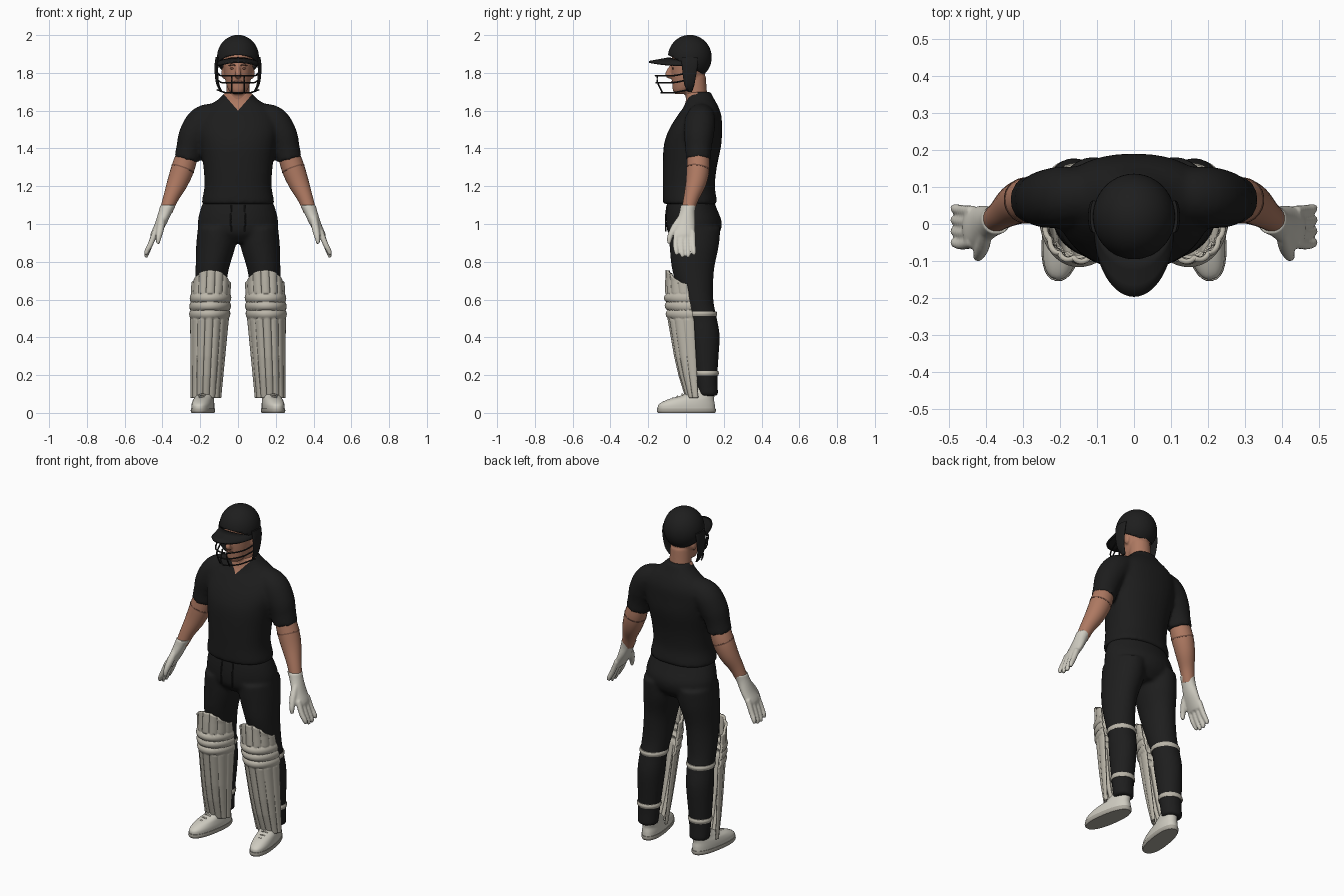
import bpy, bmesh, math
from mathutils import Vector, Matrix

cube = bpy.data.objects.get("Cube")
if cube:
    bpy.data.objects.remove(cube)


def material(name, r, g, b):
    m = bpy.data.materials.new(name)
    m.use_nodes = True
    m.diffuse_color = (r, g, b, 1)
    m.node_tree.nodes["Principled BSDF"].inputs["Base Color"].default_value = (r, g, b, 1)
    return m


SHIRT = material("shirt black", .012, .012, .012)
TROUSERS = material("trouser black", .013, .013, .013)
HELMET = material("helmet black", .013, .013, .013)
SKIN = material("skin", .42, .19, .12)
DARK_SKIN = material("dark skin", .2, .09, .06)
PAD = material("pad cream", .5, .47, .4)
WHITE = material("glove white", .62, .6, .53)
SOLE = material("sole grey", .4, .38, .33)


def spline(pts, steps=5):
    """Catmull-Rom resampling of tuples."""
    v = [Vector(p) for p in pts]
    v = [v[0] * 2 - v[1]] + v + [v[-1] * 2 - v[-2]]
    out = []
    for a, b, c, d in zip(v, v[1:], v[2:], v[3:]):
        for i in range(steps):
            t = i / steps
            out.append(.5 * (2 * b + (c - a) * t + (2 * a - 5 * b + 4 * c - d) * t * t
                             + (3 * b - a - 3 * c + d) * t ** 3))
    return out + [v[-2]]


def skin_rings(bm, rings):
    rows = [[bm.verts.new(p) for p in ring] for ring in rings]
    for a, b in zip(rows, rows[1:]):
        for i in range(len(a)):
            j = (i + 1) % len(a)
            bm.faces.new((a[i], a[j], b[j], b[i]))
    bm.faces.new(rows[0][::-1])
    bm.faces.new(rows[-1])


def loft(bm, rings, n=32, power=1.0):
    """Stack of ellipses (z, cx, cy, rx, ry); power below 1 squares them off."""
    def pt(k, q):
        c, s = math.cos(k), math.sin(k)
        return (q[1] + q[3] * math.copysign(abs(c) ** power, c),
                q[2] + q[4] * math.copysign(abs(s) ** power, s), q[0])
    data = []
    for p in rings:
        data.append(p)
    skin_rings(bm, [[pt(math.tau * i / n, q) for i in range(n)] for q in spline(data)])


def limb(bm, pts, n=16, steps=5):
    """Round tube through (x, y, z, radius) points."""
    path = spline(pts, steps)
    rings = []
    for i, p in enumerate(path):
        d = path[min(i + 1, len(path) - 1)].to_3d() - path[max(i - 1, 0)].to_3d()
        q = d.to_track_quat('Z', 'Y')
        rings.append([p.to_3d() + q @ Vector((math.cos(math.tau * k / n), math.sin(math.tau * k / n), 0)) * p[3]
                      for k in range(n)])
    skin_rings(bm, rings)


def ball(bm, loc, size, seg=32):
    m = Matrix.Translation(loc) @ Matrix.Diagonal((*size, 1))
    return bmesh.ops.create_uvsphere(bm, u_segments=seg, v_segments=seg // 2, radius=1, matrix=m)


def make(name, bm, mat, mirror=False, voxel=0, smooth=4, thick=0):
    bmesh.ops.recalc_face_normals(bm, faces=bm.faces)
    me = bpy.data.meshes.new(name)
    bm.to_mesh(me)
    bm.free()
    ob = bpy.data.objects.new(name, me)
    bpy.context.collection.objects.link(ob)
    if thick:
        s = ob.modifiers.new("thickness", 'SOLIDIFY')
        s.thickness, s.offset = thick, 0
    if mirror:
        ob.modifiers.new("mirror", 'MIRROR').use_mirror_merge = False
    if voxel:
        r = ob.modifiers.new("blend", 'REMESH')
        r.mode, r.voxel_size = 'VOXEL', voxel
        s = ob.modifiers.new("soften", 'SMOOTH')
        s.factor, s.iterations = .5, smooth
        bpy.context.view_layer.update()
        ob.data = bpy.data.meshes.new_from_object(ob.evaluated_get(bpy.context.evaluated_depsgraph_get()))
        ob.modifiers.clear()
    ob.data.materials.clear()
    ob.data.materials.append(mat)
    ob.data.shade_smooth()
    ob.data.set_sharp_from_angle(angle=math.radians(50))
    return ob


# Shirt: torso and sleeves blended, then a V neck cut
bm = bmesh.new()
loft(bm, [(1.105, 0, .022, .192, .142), (1.13, 0, .02, .19, .143), (1.2, 0, .015, .178, .138),
          (1.3, 0, .02, .183, .143), (1.42, 0, .035, .2, .152), (1.5, 0, .05, .212, .14),
          (1.57, 0, .07, .2, .118), (1.62, 0, .08, .16, .092), (1.66, 0, .075, .105, .075),
          (1.7, 0, .065, .066, .066)], power=.9)
for s in (-1, 1):
    limb(bm, [(s * .1, .085, 1.58, .065), (s * .185, .075, 1.545, .082), (s * .235, .068, 1.47, .08),
              (s * .258, .066, 1.4, .07), (s * .272, .066, 1.34, .068)])
shirt = make("shirt", bm, SHIRT, voxel=.011, smooth=6)
shirt.data.materials.append(SKIN)
bm = bmesh.new()
bm.from_mesh(shirt.data)
for s in (-1, 1):
    bmesh.ops.bisect_plane(bm, geom=bm.verts[:] + bm.edges[:] + bm.faces[:], dist=1e-5,
                           plane_co=(0, 0, 1.6), plane_no=(s * 1.15, 0, -1))
for f in bm.faces:
    c = f.calc_center_median()
    if c.y < .06 and c.z > 1.6 + 1.15 * abs(c.x):
        f.material_index = 1
bm.to_mesh(shirt.data)
bm.free()

# Trousers: hips and legs blended
bm = bmesh.new()
loft(bm, [(.9, 0, .045, .14, .09), (.95, 0, .042, .2, .135), (1.01, 0, .042, .213, .147),
          (1.08, 0, .03, .198, .134), (1.14, 0, .022, .175, .118)])
for s in (-1, 1):
    loft(bm, [(.09, s * .172, .117, .058, .054), (.2, s * .17, .107, .063, .06), (.4, s * .162, .098, .075, .08),
              (.5, s * .157, .086, .075, .078), (.6, s * .15, .06, .08, .085), (.75, s * .138, .038, .087, .11),
              (.88, s * .118, .043, .104, .13), (.98, s * .108, .045, .105, .138)])
make("trousers", bm, TROUSERS, voxel=.011, smooth=5)
bm = bmesh.new()
limb(bm, [(.035, -.1, 1.1, .004), (.038, -.108, 1.03, .004), (.036, -.106, .96, .004)], 8)
make("drawstrings", bm, TROUSERS, mirror=True)

# Head, neck, nose and ears
bm = bmesh.new()
loft(bm, [(1.6, 0, .07, .066, .06), (1.68, 0, .055, .062, .058), (1.78, 0, .045, .06, .06)])
loft(bm, [(1.688, 0, -.03, .028, .03), (1.71, 0, -.015, .05, .055), (1.75, 0, .005, .065, .078),
          (1.8, 0, .012, .074, .09), (1.86, 0, .018, .08, .096), (1.93, 0, .02, .07, .085)])
limb(bm, [(0, -.07, 1.845, .01), (0, -.09, 1.81, .013), (0, -.094, 1.79, .016), (0, -.08, 1.78, .014)])
for s in (-1, 1):
    ball(bm, (s * .076, .03, 1.8), (.012, .02, .032), 16)
make("head", bm, SKIN, voxel=.006, smooth=3)
bm = bmesh.new()
ball(bm, (.03, -.069, 1.824), (.013, .006, .006), 12)
limb(bm, [(.012, -.076, 1.838, .003), (.03, -.074, 1.844, .005), (.05, -.06, 1.838, .003)], 8)
ball(bm, (.01, -.072, 1.752), (.016, .007, .006), 12)
make("eyes_brows_mouth", bm, DARK_SKIN, mirror=True)

# Helmet shell trimmed along a slant
bm = bmesh.new()
ball(bm, (0, .02, 1.882), (.107, .112, .115), 48)
bmesh.ops.bisect_plane(bm, geom=bm.verts[:] + bm.edges[:] + bm.faces[:], dist=1e-5, clear_outer=True,
                       plane_co=(0, 0, 1.845), plane_no=(0, -.55, -1))
make("helmet_shell", bm, HELMET, thick=.008)
bm = bmesh.new()
ball(bm, (0, .02, 1.996), (.009, .009, .004), 12)
make("helmet_button", bm, HELMET)

# Helmet peak
bm = bmesh.new()
rows = []
for i in range(25):
    a = math.radians(-90 + 7.5 * i)
    s, c = math.sin(a), math.cos(a)
    rows.append([bm.verts.new((.104 * s, .02 - (.106 + .11 * t) * c - .03 * t * (1 - c),
                               1.878 - .02 * t - .02 * s * s)) for t in (0, .35, .7, 1)])
for a, b in zip(rows, rows[1:]):
    for j in range(3):
        bm.faces.new((a[j], a[j + 1], b[j + 1], b[j]))
make("helmet_peak", bm, HELMET, thick=.01)

# Ear guards
bm = bmesh.new()
loft(bm, [(1.7, .088, .02, .006, .012), (1.735, .105, .018, .008, .026), (1.78, .113, .018, .009, .034),
          (1.84, .114, .02, .01, .042), (1.885, .108, .02, .01, .044)], 24)
make("ear_guards", bm, HELMET, mirror=True)

# Face grille
bm = bmesh.new()
for z, front, w in ((1.785, -.162, .07), (1.748, -.158, .064), (1.695, -.132, .045)):
    limb(bm, [(s * x, y, z + dz, .0042) for s, x, y, dz in
              ((-1, .11, .01, .015), (-1, w + .02, -.07, 0), (-1, w * .7, front + .02, 0), (1, 0, front, 0),
               (1, w * .7, front + .02, 0), (1, w + .02, -.07, 0), (1, .11, .01, .015))], 8)
for x in (-.032, .032):
    limb(bm, [(x, -.152, 1.786, .004), (x, -.15, 1.748, .004), (x, -.124, 1.695, .004)], 8)
make("face_grille", bm, HELMET)

# Forearms with a thin band below the elbow
bm = bmesh.new()
limb(bm, [(.258, .064, 1.4, .055), (.29, .064, 1.3, .061), (.32, .053, 1.22, .055),
          (.355, .028, 1.14, .041), (.38, .01, 1.07, .034)], 24)
make("forearms", bm, SKIN, mirror=True)
bm = bmesh.new()
limb(bm, [(.291, .064, 1.297, .0625), (.2935, .063, 1.29, .0625)], 24, 1)
make("elbow_bands", bm, DARK_SKIN, mirror=True)

# Gloves: palm, four fingers and thumb blended
bm = bmesh.new()
loft(bm, [(1.1, .37, .013, .041, .041), (1.06, .386, .006, .036, .042), (1.0, .41, -.003, .031, .052),
          (.95, .436, -.01, .026, .056), (.92, .447, -.01, .017, .05)])
for i in range(4):
    y = -.05 + .028 * i
    tip = .835 - .012 * (i in (1, 2))
    limb(bm, [(.436, y, .96, .016), (.465, y * 1.1, .89, .0145), (.483, y * 1.1 + .004, tip + .02, .013),
              (.488, y * 1.1 + .006, tip, .008)])
limb(bm, [(.4, -.02, 1.04, .018), (.41, -.06, .98, .02), (.42, -.085, .93, .015), (.424, -.09, .895, .009)])
make("gloves", bm, WHITE, mirror=True, voxel=.006, smooth=2)

# Leg pads: rolled vertical ribs with three knee rolls
PROFILE = [(.08, .015, .06), (.2, -.022, .055), (.3, -.045, .05), (.5, -.08, .04), (.6, -.092, .02),
           (.7, -.092, 0), (.76, -.09, -.045)]


def pad_depth(z):
    for a, b in zip(PROFILE, PROFILE[1:]):
        if z <= b[0]:
            t = (z - a[0]) / (b[0] - a[0])
            return a[1] + (b[1] - a[1]) * t, a[2] + (b[2] - a[2]) * t
    return PROFILE[-1][1:]


bm = bmesh.new()
rows = []
for r in range(91):
    v, row = r / 90, []
    for k in range(73):
        a = math.pi * (k / 72 - .5)
        s = math.sin(a)
        z = .08 + v * (.675 - .07 * abs(s) ** 3)
        front, back = pad_depth(z)
        if .5 < z < .63:
            bulge = .018 * abs(math.sin(math.pi * (z - .5) / .0433)) ** .6
        else:
            bulge = .011 * abs(math.sin(a * 7 + math.pi / 2)) ** .6
        half = .07 + .024 * min(1, v * 1.3)
        row.append(bm.verts.new((.17 - .028 * v + (half + bulge * .5) * s,
                                 front + (back - front) * (1 - math.cos(a)) - bulge * math.cos(a), z)))
    rows.append(row)
for a, b in zip(rows, rows[1:]):
    for j in range(72):
        bm.faces.new((a[j], a[j + 1], b[j + 1], b[j]))
make("leg_pads", bm, PAD, mirror=True, thick=.014)

# Pad straps around the calves
bm = bmesh.new()
for z, x, y, rx, ry in ((.525, .156, .08, .08, .085), (.21, .17, .107, .069, .067)):
    loft(bm, [(z - .013, x, y, rx - .004, ry - .004), (z, x, y, rx, ry), (z + .013, x, y, rx - .004, ry - .004)])
make("pad_straps", bm, PAD, mirror=True)

# Shoes with soles and laces, toes turned out
turn = Matrix.Translation((.186, 0, 0)) @ Matrix.Rotation(math.radians(9), 4, 'Z')
bm = bmesh.new()
loft(bm, [(.018, 0, .002, .054, .154), (.045, 0, .004, .054, .15), (.07, 0, .025, .05, .125),
          (.09, -.002, .06, .045, .092), (.115, -.004, .09, .042, .062), (.14, -.004, .1, .038, .048)], power=.85)
bm.transform(turn)
make("shoes", bm, WHITE, mirror=True)
bm = bmesh.new()
loft(bm, [(0, 0, .002, .054, .153), (.01, 0, .002, .058, .158), (.024, 0, .002, .057, .157)], power=.85)
bm.transform(turn)
make("shoe_soles", bm, SOLE, mirror=True)
bm = bmesh.new()
for y, z in ((-.07, .077), (-.045, .087), (-.02, .098)):
    limb(bm, [(-.03, y + .006, z - .014, .004), (0, y, z, .005), (.03, y + .006, z - .014, .004)], 8)
bm.transform(turn)
make("shoe_laces", bm, PAD, mirror=True)
